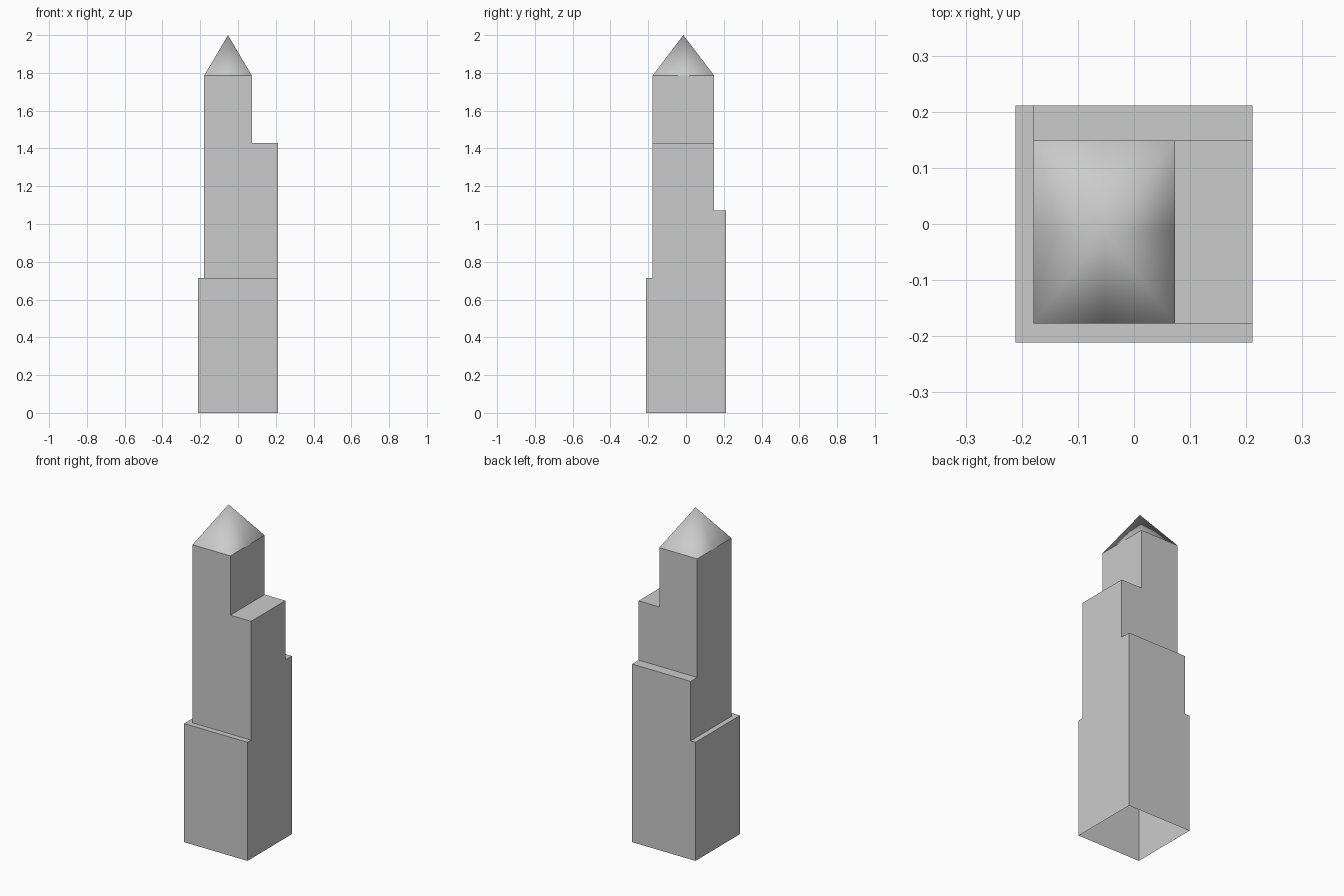
import bpy, bmesh

cube = bpy.data.objects.get("Cube")
if cube:
    bpy.data.objects.remove(cube, do_unlink=True)

stone = bpy.data.materials.new("pale grey stone")
stone.use_nodes = True
GREY = (0.6, 0.6, 0.6, 1.0)
stone.diffuse_color = GREY
stone.node_tree.nodes["Principled BSDF"].inputs["Base Color"].default_value = GREY

HALF = 0.211
LEFT, RIGHT, FRONT, BACK = -0.179, 0.073, -0.177, 0.149
EAVES, PEAK = 1.786, 2.0


def finish(bm, name):
    # drop the zero-width ledges on flush sides, then make the object
    bmesh.ops.delete(bm, geom=[f for f in bm.faces if f.calc_area() < 1e-6],
                     context='FACES')
    mesh = bpy.data.meshes.new(name)
    bm.to_mesh(mesh)
    bm.free()
    mesh.materials.append(stone)
    obj = bpy.data.objects.new(name, mesh)
    bpy.context.collection.objects.link(obj)
    return obj


def ring(bm, x0, x1, y0, y1, z):
    return [bm.verts.new((x, y, z))
            for x, y in ((x0, y0), (x1, y0), (x1, y1), (x0, y1))]


def bridge(bm, low, high):
    for i in range(len(low)):
        j = (i + 1) % len(low)
        bm.faces.new((low[i], low[j], high[j], high[i]))


# Stepped tower shell, open underneath: footprint and top of each tier
tiers = [((-HALF, HALF, -HALF, HALF), 0.714),
         ((LEFT, HALF, FRONT, HALF), 1.072),
         ((LEFT, HALF, FRONT, BACK), 1.429),
         ((LEFT, RIGHT, FRONT, BACK), EAVES)]
bm = bmesh.new()
top, base_z = None, 0.0
for box, height in tiers:
    low = ring(bm, *box, base_z)
    if top:
        bridge(bm, top, low)          # setback ledge
    top = ring(bm, *box, height)
    bridge(bm, low, top)              # walls
    base_z = height
finish(bm, "stepped_tower")

# Smooth pyramid roof, with a vertex in the middle of each eave
bm = bmesh.new()
corners = ring(bm, LEFT, RIGHT, FRONT, BACK, EAVES)
peak = bm.verts.new(((LEFT + RIGHT) / 2, (FRONT + BACK) / 2, PEAK))
for a, b in zip(corners, corners[1:] + corners[:1]):
    middle = bm.verts.new((a.co + b.co) / 2)
    bm.faces.new((a, middle, peak))
    bm.faces.new((middle, b, peak))
for f in bm.faces:
    f.smooth = True
finish(bm, "pyramid_roof")
